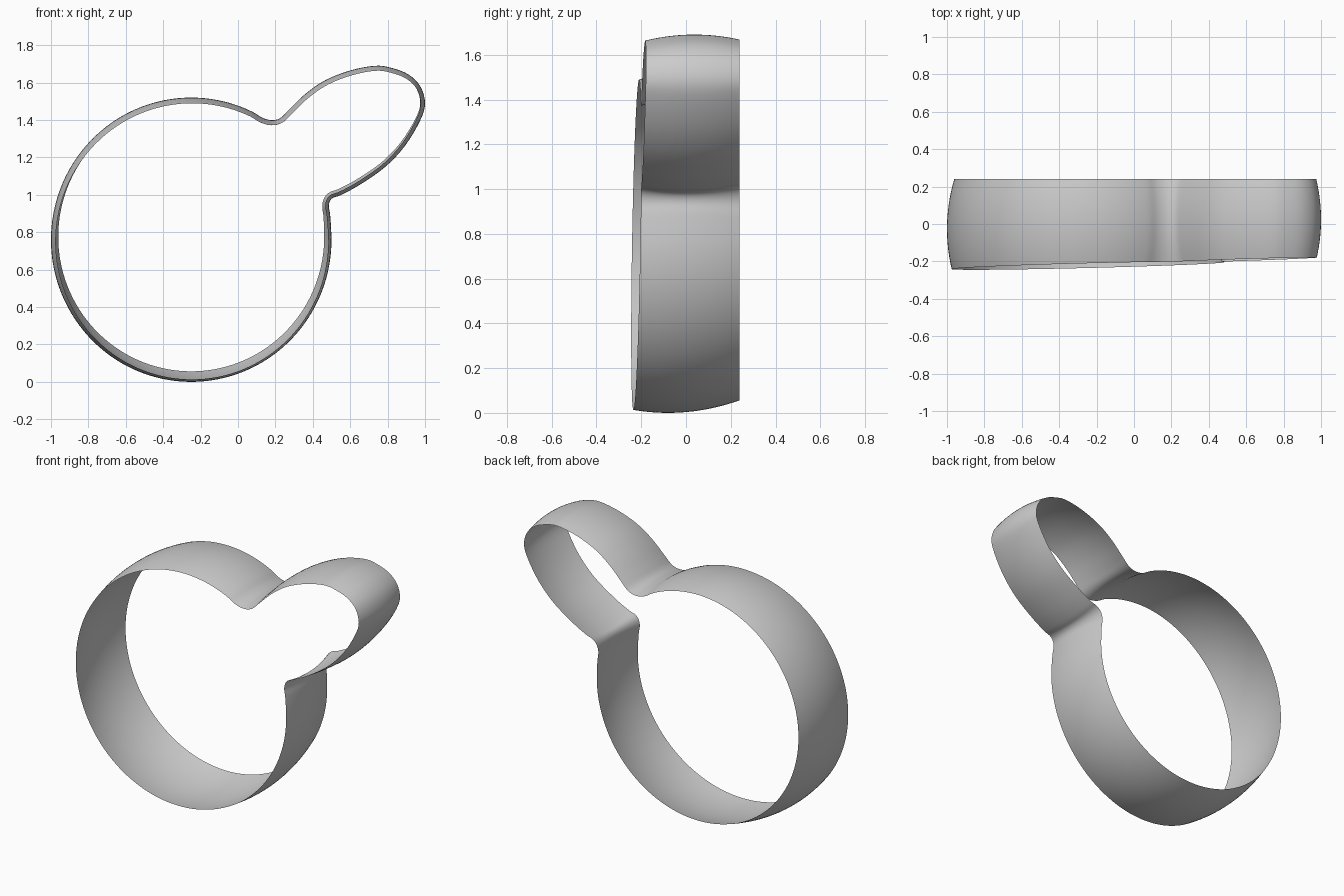
import bpy, bmesh, math
from mathutils import Vector

if "Cube" in bpy.data.objects:
    bpy.data.objects.remove(bpy.data.objects["Cube"])

# Widest outline in (x, z): big round body arc, then the slanted oval lobe
ctrl = [Vector((-0.25 + 0.75 * math.cos(math.radians(a)), 0.76 + 0.76 * math.sin(math.radians(a))))
        for a in range(64, 366, 6)]
lobe = [(0.493, 0.89), (0.486, 0.945), (0.503, 0.981), (0.55, 0.999), (0.65, 1.053), (0.786, 1.148),
        (0.893, 1.262), (0.973, 1.395), (1.0, 1.487), (0.976, 1.578), (0.912, 1.643),
        (0.82, 1.679), (0.733, 1.69), (0.6, 1.665), (0.465, 1.612), (0.358, 1.538),
        (0.272, 1.455), (0.225, 1.41), (0.18, 1.399), (0.13, 1.412)]
ctrl += [Vector(p) for p in lobe]


def smooth_loop(pts, steps):
    """Closed Catmull-Rom curve through the points."""
    out, n = [], len(pts)
    for i in range(n):
        a, b, c, d = (pts[(i + k) % n] for k in (-1, 0, 1, 2))
        for s in range(steps):
            t = s / steps
            out.append(0.5 * (2 * b + (c - a) * t + (2 * a - 5 * b + 4 * c - d) * t * t
                              + (3 * b - a - 3 * c + d) * t ** 3))
    return out


outline = smooth_loop(ctrl, 4)
n = len(outline)
ROWS = 14
BACK = 0.24

# Thin band: bulged across its width, front rim slightly tilted
bm = bmesh.new()
grid = []
for i, p in enumerate(outline):
    t = (outline[(i + 1) % n] - outline[i - 1]).normalized()
    normal = Vector((t.y, -t.x))
    front = -0.229 + 0.0247 * p.x + 0.0167 * p.y
    crest = -0.08 + 0.07 * p.y
    column = []
    for j in range(ROWS + 1):
        y = front + (BACK - front) * j / ROWS
        q = p - normal * 0.55 * (y - crest) ** 2
        column.append(bm.verts.new((q.x, y, q.y)))
    grid.append(column)
for i in range(n):
    a, b = grid[i], grid[(i + 1) % n]
    for j in range(ROWS):
        bm.faces.new((a[j], b[j], b[j + 1], a[j + 1])).smooth = True

mesh = bpy.data.meshes.new("curved_band")
bm.to_mesh(mesh)
bm.free()
band = bpy.data.objects.new("curved_band", mesh)
bpy.context.collection.objects.link(band)
